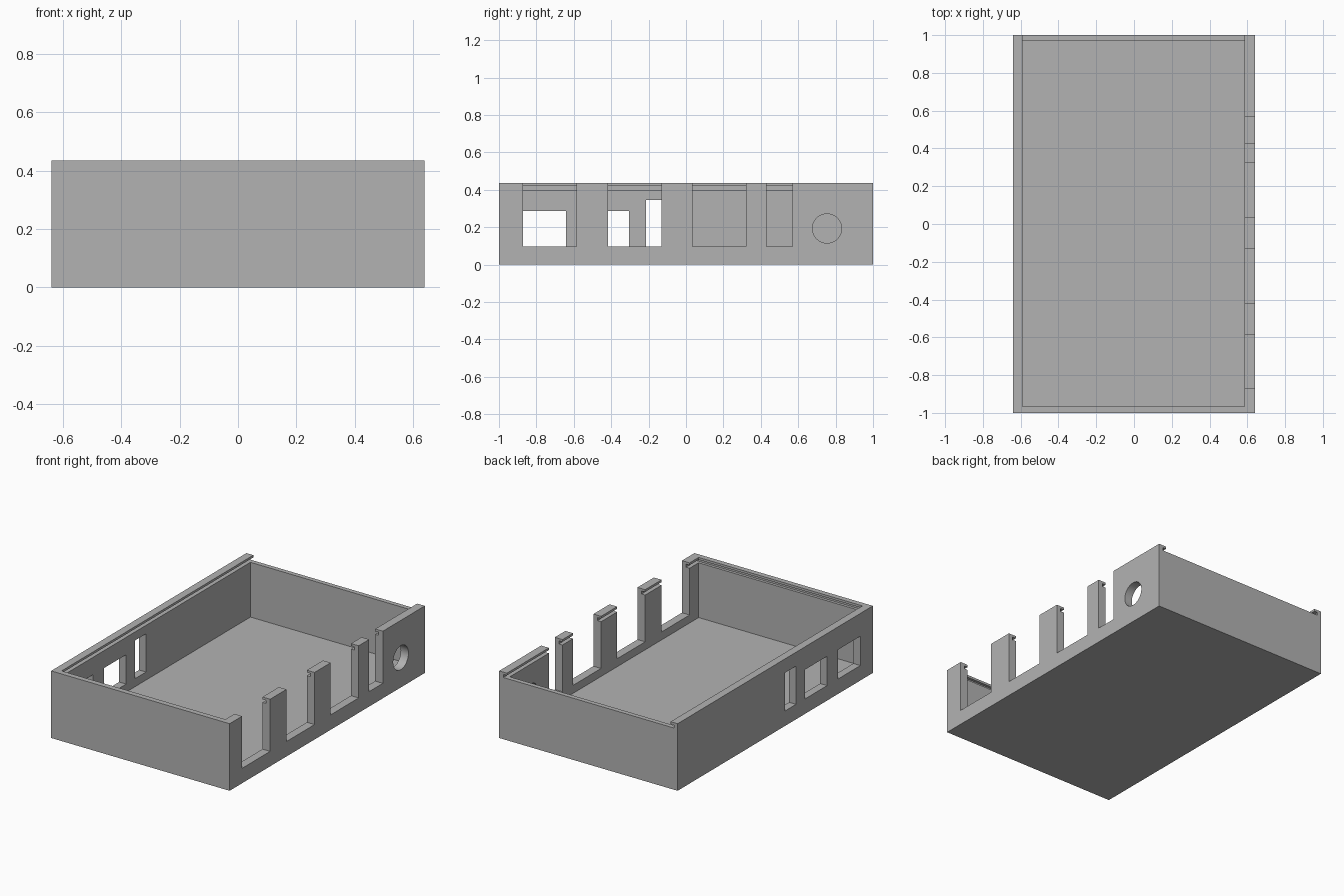
import bpy
import math
from mathutils import Matrix

if "Cube" in bpy.data.objects:
    bpy.data.objects.remove(bpy.data.objects["Cube"], do_unlink=True)

WIDTH, LENGTH, HEIGHT = 1.28, 2.0, 0.435
FLOOR, LEDGE, LIP = 0.045, 0.40, 0.42      # floor top, groove bottom, groove top
IN_X, IN_Y = (-0.59, 0.585), (-0.965, 0.97)  # inner wall faces
SILL = 0.097

grey = bpy.data.materials.new("plain grey")
grey.use_nodes = True
grey.diffuse_color = (0.45, 0.45, 0.45, 1)
grey.node_tree.nodes["Principled BSDF"].inputs["Base Color"].default_value = (0.45, 0.45, 0.45, 1)


def block(name, x, y, z):
    """Box spanning the given (low, high) ranges."""
    bpy.ops.mesh.primitive_cube_add(size=1)
    ob = bpy.context.object
    ob.name = name
    centre = [(a + b) / 2 for a, b in (x, y, z)]
    size = [b - a for a, b in (x, y, z)]
    ob.data.transform(Matrix.Translation(centre) @ Matrix.Diagonal((*size, 1)))
    return ob


def cut(target, cutter):
    """Subtract the cutter from the target, then drop the cutter."""
    cutter.hide_render = True
    mod = target.modifiers.new(cutter.name, 'BOOLEAN')
    mod.operation, mod.solver, mod.object = 'DIFFERENCE', 'EXACT', cutter
    bpy.context.view_layer.objects.active = target
    bpy.ops.object.modifier_apply(modifier=mod.name)
    bpy.data.objects.remove(cutter, do_unlink=True)


# Outer shell and hollow inside
tray = block("enclosure_tray", (-WIDTH / 2, WIDTH / 2), (-LENGTH / 2, LENGTH / 2), (0, HEIGHT))
tray.data.materials.append(grey)
cut(tray, block("cavity", IN_X, IN_Y, (FLOOR, 0.6)))

# Lid groove on three sides, and the lowered back wall where the lid slides in
cut(tray, block("lid_groove", (IN_X[0] - 0.025, IN_X[1] + 0.025), (IN_Y[0] - 0.018, 1.1), (LEDGE, LIP)))
cut(tray, block("lid_entry", IN_X, (0.9, 1.1), (LEDGE + 0.01, 0.6)))

# Open-topped port slots in the left wall
for span in [(-0.872, -0.585), (-0.417, -0.13), (0.035, 0.322), (0.43, 0.57)]:
    cut(tray, block("port_slot", (0.5, 0.7), span, (SILL, 0.6)))

# Closed windows in the right wall
for span, top in [((-0.872, -0.641), 0.287), ((-0.532, -0.304), 0.287), ((-0.213, -0.1), 0.345)]:
    cut(tray, block("port_window", (-0.7, -0.5), span, (SILL, top)))

# Round socket hole in the left wall
bpy.ops.mesh.primitive_cylinder_add(vertices=64, radius=0.078, depth=0.2,
                                    location=(0.61, 0.754, 0.193),
                                    rotation=(0, math.pi / 2, 0))
hole = bpy.context.object
hole.name = "socket_hole"
cut(tray, hole)

bpy.ops.object.select_all(action='DESELECT')
tray.select_set(True)
bpy.context.view_layer.objects.active = tray
bpy.ops.object.shade_smooth_by_angle(angle=math.radians(30))
